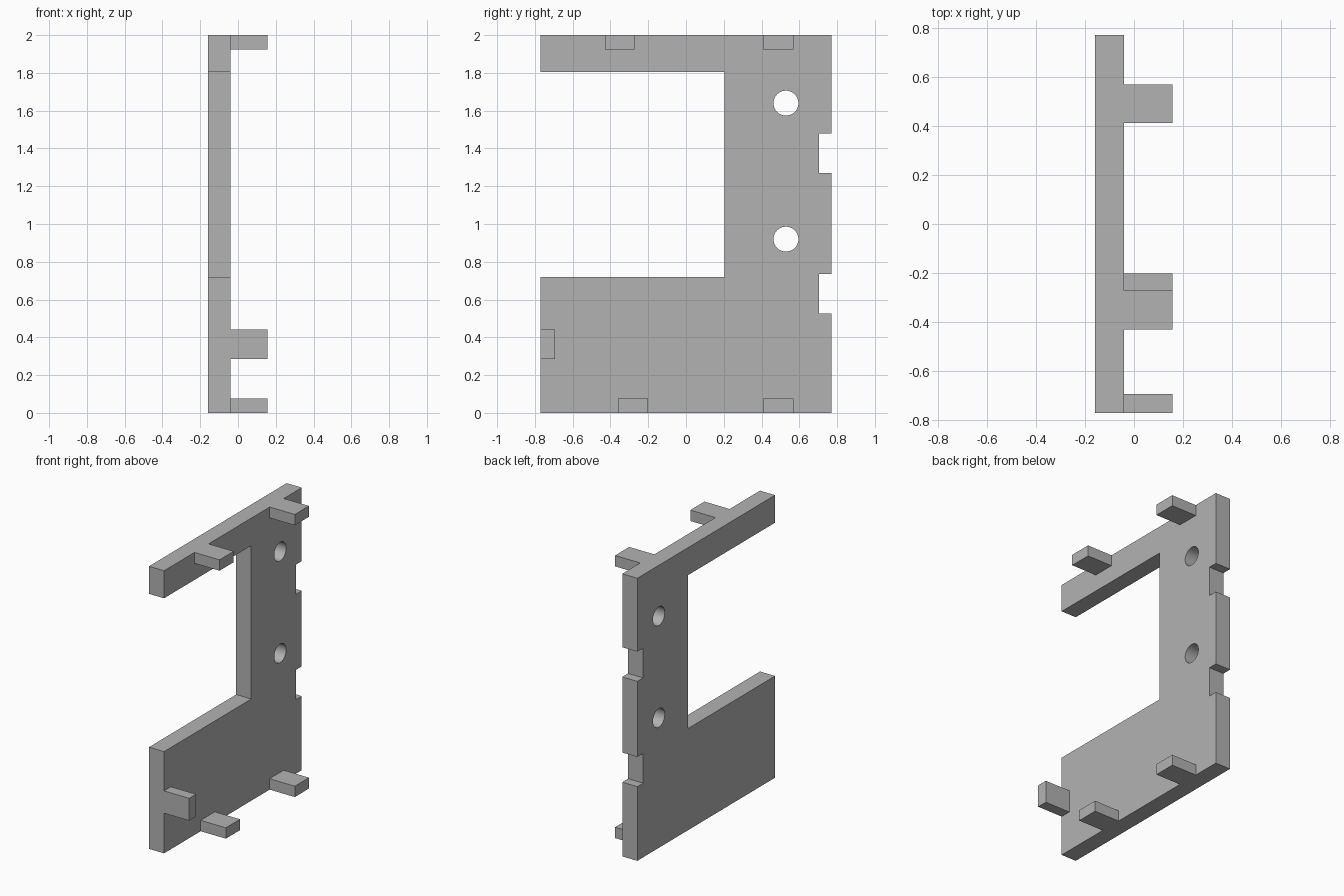
import bpy, bmesh, math

cube = bpy.data.objects.get("Cube")
if cube:
    bpy.data.objects.remove(cube, do_unlink=True)

grey = bpy.data.materials.new("plain_grey")
grey.use_nodes = True
grey.diffuse_color = (0.45, 0.45, 0.45, 1)
grey.node_tree.nodes["Principled BSDF"].inputs["Base Color"].default_value = grey.diffuse_color

BACK, FACE, TIP = -0.158, -0.04, 0.157   # x of plate back, plate face, tab ends
FRONT, REAR, TOP = -0.77, 0.77, 2.0
NOTCH = 0.705


def extrude_profile(name, points, x0, x1):
    """Extrude a (y, z) outline from x0 to x1."""
    bm = bmesh.new()
    face = bm.faces.new([bm.verts.new((x0, y, z)) for y, z in points])
    new = bmesh.ops.extrude_face_region(bm, geom=[face])["geom"]
    bmesh.ops.translate(bm, vec=(x1 - x0, 0, 0),
                        verts=[v for v in new if isinstance(v, bmesh.types.BMVert)])
    bmesh.ops.recalc_face_normals(bm, faces=bm.faces)
    mesh = bpy.data.meshes.new(name)
    bm.to_mesh(mesh)
    bm.free()
    mesh.materials.append(grey)
    obj = bpy.data.objects.new(name, mesh)
    bpy.context.collection.objects.link(obj)
    return obj


# Bracket plate: C-shaped outline with two notches in the rear edge
outline = [(FRONT, 0), (REAR, 0)]
for low, high in ((0.525, 0.735), (1.27, 1.48)):
    outline += [(REAR, low), (NOTCH, low), (NOTCH, high), (REAR, high)]
outline += [(REAR, TOP), (FRONT, TOP), (FRONT, 1.805), (0.205, 1.805),
            (0.205, 0.72), (FRONT, 0.72)]
plate = extrude_profile("bracket_plate", outline, BACK, FACE)

# Round screw holes
for z in (0.92, 1.64):
    bpy.ops.mesh.primitive_cylinder_add(vertices=48, radius=0.066, depth=1,
                                        location=(FACE, 0.529, z),
                                        rotation=(0, math.pi / 2, 0))
    cutter = bpy.context.object
    cutter.name = "hole_cutter"
    cutter.hide_render = True
    cutter.data.materials.append(grey)
    hole = plate.modifiers.new("screw_hole", "BOOLEAN")
    hole.operation = "DIFFERENCE"
    hole.solver = "EXACT"
    hole.object = cutter
    bpy.ops.object.select_all(action="DESELECT")
    plate.select_set(True)
    bpy.context.view_layer.objects.active = plate
    bpy.ops.object.modifier_apply(modifier=hole.name)
    bpy.data.objects.remove(cutter, do_unlink=True)
bpy.ops.object.shade_smooth_by_angle(angle=math.radians(30))

# Mounting tabs: name, y start, z start, y size, z size
LONG, THIN = 0.158, 0.077
for name, y, z, dy, dz in (
        ("top_front_tab", -0.43, TOP - THIN, LONG, THIN),
        ("top_rear_tab", 0.411, TOP - THIN, LONG, THIN),
        ("bottom_front_tab", -0.36, 0, LONG, THIN),
        ("bottom_rear_tab", 0.411, 0, LONG, THIN),
        ("front_edge_tab", FRONT, 0.284, THIN, LONG)):
    extrude_profile(name, [(y, z), (y + dy, z), (y + dy, z + dz), (y, z + dz)], FACE, TIP)
